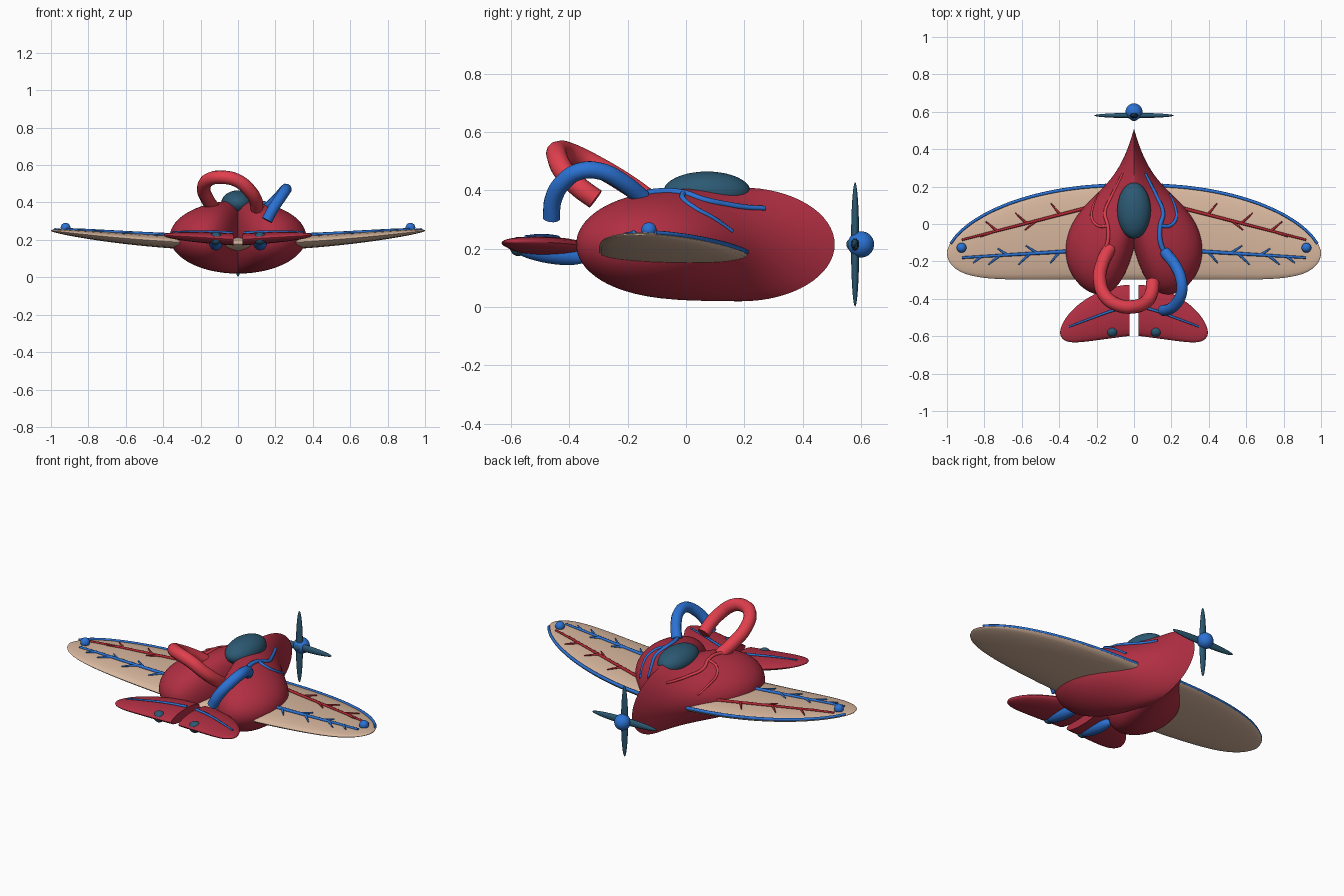
import bpy, bmesh, math
from mathutils import Matrix, Vector

if "Cube" in bpy.data.objects:
    bpy.data.objects.remove(bpy.data.objects["Cube"])


def material(name, rgb):
    m = bpy.data.materials.new(name)
    m.diffuse_color = (*rgb, 1)
    m.use_nodes = True
    m.node_tree.nodes["Principled BSDF"].inputs["Base Color"].default_value = m.diffuse_color
    return m


CRIMSON = material("crimson", (0.44, 0.028, 0.055))
RED = material("bright red", (0.75, 0.05, 0.075))
DARK_RED = material("dark red", (0.42, 0.02, 0.03))
BLUE = material("blue", (0.025, 0.17, 0.66))
TEAL = material("dark teal", (0.025, 0.1, 0.17))
TAN = material("tan", (0.68, 0.47, 0.34))


def finish(ob, mat, angle=40):
    ob.data.materials.clear()
    ob.data.materials.append(mat)
    bpy.ops.object.select_all(action='DESELECT')
    ob.select_set(True)
    bpy.context.view_layer.objects.active = ob
    bpy.ops.object.shade_smooth_by_angle(angle=math.radians(angle))
    return ob


def from_bmesh(name, bm, mat):
    bmesh.ops.recalc_face_normals(bm, faces=bm.faces)
    me = bpy.data.meshes.new(name)
    bm.to_mesh(me)
    bm.free()
    ob = bpy.data.objects.new(name, me)
    bpy.context.collection.objects.link(ob)
    return finish(ob, mat)


def ellipsoid(name, loc, semi, mat, tilt=0):
    bm = bmesh.new()
    bmesh.ops.create_uvsphere(bm, u_segments=32, v_segments=20, radius=1)
    bm.transform(Matrix.Translation(loc) @ Matrix.Rotation(tilt, 4, 'X')
                 @ Matrix.Diagonal((*semi, 1)))
    return from_bmesh(name, bm, mat)


def tube(name, pts, r, mat, taper=1.0):
    cu = bpy.data.curves.new(name, 'CURVE')
    cu.dimensions = '3D'
    cu.bevel_depth = r
    cu.bevel_resolution = 4 if r > 0.02 else 2
    cu.resolution_u = 8
    cu.use_fill_caps = True
    sp = cu.splines.new('BEZIER')
    sp.bezier_points.add(len(pts) - 1)
    for i, (b, p) in enumerate(zip(sp.bezier_points, pts)):
        b.co = p
        b.handle_left_type = b.handle_right_type = 'AUTO'
        b.radius = 1 + (taper - 1) * i / (len(pts) - 1)
    ob = bpy.data.objects.new(name, cu)
    bpy.context.collection.objects.link(ob)
    bpy.ops.object.select_all(action='DESELECT')
    ob.select_set(True)
    bpy.context.view_layer.objects.active = ob
    bpy.ops.object.convert(target='MESH')
    return finish(bpy.context.view_layer.objects.active, mat, 50)


# Heart-shaped fuselage: a sphere whose slices slide back away from the centre line
HALF_W, LEN, HGT, MID_Z = 0.365, 0.32, 0.195, 0.215


def slice_y(u):
    return 0.19 - 0.335 * (1 - math.exp(-4 * abs(u)))


def body_top(x, y):
    u = x / HALF_W
    v = (y - slice_y(u)) / LEN
    return Vector((x, y, MID_Z + HGT * math.sqrt(max(0, 1 - u * u - v * v))))


bm = bmesh.new()
bmesh.ops.create_uvsphere(bm, u_segments=64, v_segments=64, radius=1)
for v in bm.verts:
    a, b, c = v.co
    u = math.copysign(min(1, abs(c)) ** 1.4, c) if abs(c) > 1e-5 else 0
    ring = math.hypot(a, b)
    k = math.sqrt(max(0, 1 - u * u)) / ring if ring > 1e-5 else 0
    v.co = (u * HALF_W, slice_y(u) + a * k * LEN, MID_Z + b * k * HGT)
from_bmesh("heart_fuselage", bm, CRIMSON)

# Cockpit canopy
ellipsoid("canopy", (0, 0.072, 0.395), (0.09, 0.15, 0.07), TEAL)


# Lofted wing panels with elliptical sections
def panel(name, x0, x1, lead, trail, mid, half, mat, side, n=28, m=24):
    bm = bmesh.new()
    rings = []
    for i in range(n + 1):
        s = min(math.sin(math.pi / 2 * i / n), 0.9999)
        f, t = lead(s), trail(s)
        ring = []
        for j in range(m):
            a = 2 * math.pi * j / m
            ring.append(bm.verts.new((side * (x0 + (x1 - x0) * s),
                                      (f + t) / 2 + (f - t) / 2 * math.cos(a),
                                      mid(s) + half(s) * math.sin(a))))
        rings.append(ring)
    for p, q in zip(rings, rings[1:]):
        for j in range(m):
            bm.faces.new((p[j], p[(j + 1) % m], q[(j + 1) % m], q[j]))
    bm.faces.new(rings[0])
    bm.faces.new(rings[-1])
    return from_bmesh(name, bm, mat)


def wing_lead(s): return -0.155 + 0.37 * (1 - s ** 2.2) ** 0.6
def wing_trail(s): return -0.155 - 0.143 * (1 - s ** 9) ** 0.5
def wing_mid(s): return 0.178 + 0.072 * s ** 1.7
def wing_half(s): return 0.036 * (1 - s ** 2.2) ** 0.6 + 0.002


def tail_lead(s): return -0.58 + 0.255 * (1 - s ** 1.7) ** 0.6
def tail_trail(s): return -0.58 - (0.018 + 0.05 * s) * (1 - s ** 8) ** 0.5
def tail_mid(s): return 0.203 + 0.022 * s
def tail_half(s): return 0.03 * (1 - s ** 2) ** 0.5 + 0.002


def top_of(s, y, lead, trail, mid, half):
    f, t = lead(s), trail(s)
    k = (2 * y - f - t) / (f - t)
    return mid(s) + half(s) * math.sqrt(max(0, 1 - k * k))


def on_wing(side, x, y):
    return (side * x, y, top_of(x, y, wing_lead, wing_trail, wing_mid, wing_half) + 0.003)


def on_tail(side, x, y):
    return (side * x, y, top_of((x - 0.025) / 0.37, y, tail_lead, tail_trail,
                                tail_mid, tail_half) + 0.003)


def wing_vessel(name, side, a, b, r, mat, twigs):
    """A tapering vessel from a to b on the wing, with short side twigs."""
    def at(k): return a[0] + (b[0] - a[0]) * k, a[1] + (b[1] - a[1]) * k
    tube(name, [on_wing(side, *at(k / 6)) for k in range(7)], r, mat, 0.6)
    for i, (k, dx, dy) in enumerate(twigs):
        x, y = at(k)
        tube(f"{name}_twig_{i}", [on_wing(side, x + dx * t, y + dy * t)
                                  for t in (0, 0.5, 1)], r * 0.75, mat, 0.4)


for side, tag in ((-1, "left"), (1, "right")):
    panel(f"{tag}_wing", 0, 1, wing_lead, wing_trail, wing_mid, wing_half, TAN, side)
    panel(f"{tag}_tailplane", 0.025, 0.395, tail_lead, tail_trail, tail_mid,
          tail_half, CRIMSON, side)
    # Blue vessel along the leading edge
    tube(f"{tag}_leading_edge_vessel",
         [(side * x, wing_lead(x) - 0.006, wing_mid(x) + 0.008)
          for x in (0.15, 0.3, 0.45, 0.6, 0.72, 0.82, 0.9, 0.95, 0.98)], 0.01, BLUE, 0.7)
    # Branching vessels on the wing
    wing_vessel(f"{tag}_wing_artery", side, (0.2, 0.1), (0.92, -0.085), 0.010, DARK_RED,
                [(0.27, 0.05, 0.06), (0.45, 0.06, -0.05), (0.52, 0.06, 0.055),
                 (0.74, 0.06, 0.05), (0.78, 0.06, -0.025)])
    wing_vessel(f"{tag}_wing_vein", side, (0.25, -0.14), (0.92, -0.18), 0.011, BLUE,
                [(0.22, 0.05, -0.06), (0.4, 0.06, 0.04), (0.46, 0.06, -0.06),
                 (0.64, 0.05, 0.035), (0.7, 0.06, -0.05), (0.85, 0.04, -0.035)])
    # Tip light, tail vein and tail nacelle
    ellipsoid(f"{tag}_wing_light", (side * 0.922, -0.127, 0.265), (0.026,) * 3, BLUE)
    tube(f"{tag}_tail_vein", [on_tail(side, x, y) for x, y in
                              ((0.03, -0.44), (0.12, -0.465), (0.23, -0.505), (0.35, -0.55))],
         0.008, BLUE, 0.6)
    ellipsoid(f"{tag}_nacelle", (side * 0.118, -0.47, 0.188), (0.038, 0.135, 0.038),
              BLUE, -0.17)
    ellipsoid(f"{tag}_nacelle_cap", (side * 0.118, -0.575, 0.208), (0.033, 0.03, 0.033), TEAL)

# Large looping vessels above the fuselage
tube("red_arch", [(-0.13, -0.13, 0.37), (-0.165, -0.2, 0.42), (-0.183, -0.3, 0.48),
                  (-0.15, -0.39, 0.525), (-0.08, -0.435, 0.535), (0, -0.442, 0.515),
                  (0.065, -0.415, 0.46), (0.095, -0.365, 0.41), (0.1, -0.31, 0.37)], 0.036, RED)
tube("blue_arch", [(0.165, -0.15, 0.375), (0.22, -0.22, 0.43), (0.25, -0.29, 0.465),
                   (0.255, -0.36, 0.467), (0.23, -0.42, 0.43), (0.19, -0.455, 0.37),
                   (0.155, -0.462, 0.305)], 0.03, BLUE)

# Surface vessels running forward along the fuselage
MAIN = ((0.165, -0.16), (0.14, -0.09), (0.14, -0.01), (0.155, 0.06), (0.12, 0.15),
        (0.09, 0.21), (0.06, 0.27))
BRANCH = ((0.14, -0.01), (0.19, -0.01), (0.225, 0.03), (0.22, 0.09), (0.19, 0.16))
for side, mat, tag, r in ((-1, RED, "red", 0.011), (1, BLUE, "blue", 0.014)):
    tube(f"{tag}_body_vessel", [body_top(side * x, y) for x, y in MAIN], r, mat, 0.6)
    tube(f"{tag}_body_branch", [body_top(side * x, y) for x, y in BRANCH], r * 0.75, mat, 0.6)

# Propeller: hub, inner boss and two crossed double blades
ellipsoid("propeller_hub", (0, 0.6, 0.215), (0.045,) * 3, BLUE)
ellipsoid("propeller_boss", (0, 0.573, 0.215), (0.023,) * 3, TEAL)
ellipsoid("vertical_blades", (0, 0.58, 0.215), (0.021, 0.014, 0.213), TEAL)
ellipsoid("horizontal_blades", (0, 0.58, 0.215), (0.213, 0.014, 0.021), TEAL)
